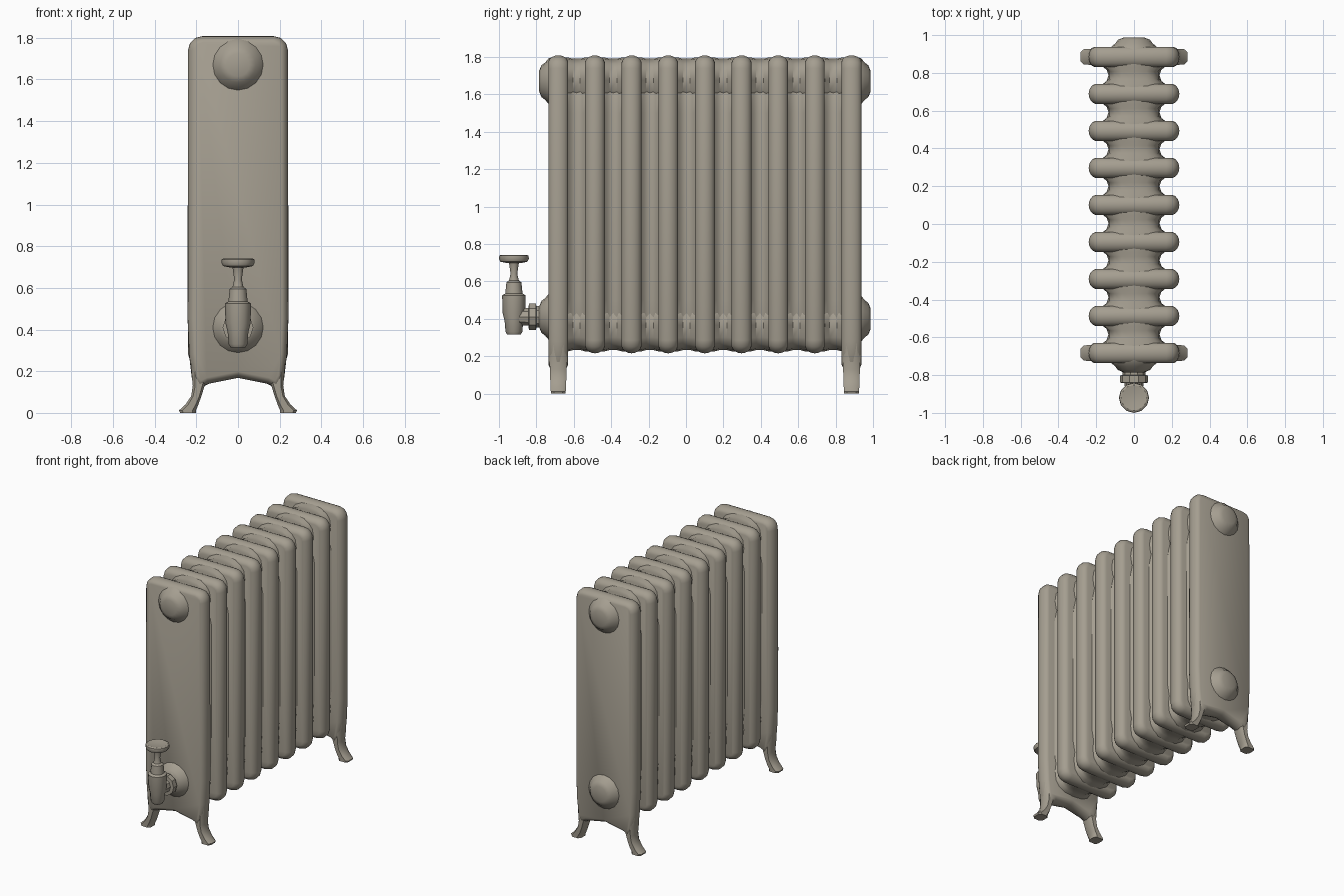
import bpy, bmesh, math
from mathutils import Vector

if "Cube" in bpy.data.objects:
    bpy.data.objects.remove(bpy.data.objects["Cube"])

paint = bpy.data.materials.new("warm grey paint")
paint.diffuse_color = (0.375, 0.342, 0.28, 1)
paint.use_nodes = True
paint.node_tree.nodes["Principled BSDF"].inputs["Base Color"].default_value = paint.diffuse_color

SECTIONS = [-0.683 + 0.196 * i for i in range(9)]


def loft(name, rings, angle=40):
    """Skin a list of equal-length closed rings and cap both ends."""
    bm = bmesh.new()
    rows = [[bm.verts.new(p) for p in ring] for ring in rings]
    n = len(rows[0])
    for a, b in zip(rows, rows[1:]):
        for i in range(n):
            j = (i + 1) % n
            bm.faces.new((a[i], a[j], b[j], b[i]))
    bm.faces.new(rows[0])
    bm.faces.new(rows[-1])
    bmesh.ops.recalc_face_normals(bm, faces=bm.faces)
    me = bpy.data.meshes.new(name)
    bm.to_mesh(me)
    bm.free()
    me.shade_smooth()
    me.set_sharp_from_angle(angle=math.radians(angle))
    me.materials.append(paint)
    ob = bpy.data.objects.new(name, me)
    bpy.context.collection.objects.link(ob)
    return ob


def inset(pts, d):
    """Offset a counter-clockwise polygon inward."""
    out = []
    for i, p in enumerate(pts):
        e1 = (p - pts[i - 1]).normalized()
        e2 = (pts[(i + 1) % len(pts)] - p).normalized()
        n1, n2 = Vector((-e1.y, e1.x)), Vector((-e2.y, e2.x))
        m = (n1 + n2).normalized()
        out.append(p + m * d / max(0.5, m.dot(n1)))
    return out


def arc(cx, cz, r, a0):
    return [Vector((cx + r * math.cos(math.radians(a0 + k * 30)),
                    cz + r * math.sin(math.radians(a0 + k * 30)))) for k in range(4)]


def oval(y, cz, rx, rz, n=16, power=1.0):
    """Ring in the xz plane."""
    ring = []
    for k in range(n):
        a = 2 * math.pi * k / n
        c, s = math.cos(a), math.sin(a)
        ring.append((math.copysign(abs(c) ** power, c) * rx, y,
                     cz + math.copysign(abs(s) ** power, s) * rz))
    return ring


def lathe(name, cy, profile, n=12):
    loft(name, [[(r * math.cos(2 * math.pi * k / n), cy + r * math.sin(2 * math.pi * k / n), z)
                 for k in range(n)] for r, z in profile], 35)


# Section outlines: plain ones, and end ones with an arched bottom
top = arc(0.172, 1.74, 0.068, 0) + arc(-0.172, 1.74, 0.068, 90)
plain = top + arc(-0.17, 0.285, 0.07, 180) + arc(0.17, 0.285, 0.07, 270)
half = [(-0.242, 0.45), (-0.235, 0.28), (-0.222, 0.17), (-0.19, 0.115), (-0.14, 0.14)]
arched = (top + [Vector(p) for p in half] + [Vector((0, 0.168))]
          + [Vector((-x, z)) for x, z in reversed(half)])

# Radiator sections with rounded edges
for i, cy in enumerate(SECTIONS):
    end = i in (0, 8)
    outline = arched if end else plain
    rings = []
    for deg in (-78, -58, -38, -18, 0, 18, 38, 58, 78):
        a = math.radians(deg)
        d = (0.045 if not end else 0.038) * (1 - math.cos(a))
        rings.append([(p.x, cy + 0.054 * math.sin(a), p.y) for p in inset(outline, d)])
    loft(f"section_{i + 1}", rings)

# Splayed feet under the two end sections
for label, cy in (("front", SECTIONS[0]), ("back", SECTIONS[8])):
    for side, s in (("left", -1), ("right", 1)):
        rings = []
        for z, xi, xo, t in ((0.32, 0.12, 0.23, 0.047), (0.2, 0.135, 0.224, 0.047),
                             (0.13, 0.16, 0.217, 0.045), (0.08, 0.176, 0.225, 0.043),
                             (0.04, 0.19, 0.252, 0.042), (0.012, 0.202, 0.283, 0.04),
                             (0.0, 0.202, 0.278, 0.04)):
            c, h = (xi + xo) / 2, (xo - xi) / 2
            k = 0.6
            shape = [(1, -k), (1, k), (k, 1), (-k, 1), (-1, k), (-1, -k), (-k, -1), (k, -1)]
            rings.append([(s * (c + h * u), cy + t * v, z) for u, v in shape])
        loft(f"{label}_{side}_foot", rings)

# Recessed inner columns and the top and bottom necks joining the sections
for i, (a, b) in enumerate(zip(SECTIONS, SECTIONS[1:])):
    m = (a + b) / 2
    prof = [(a, 0.18), (a + 0.045, 0.175), (m - 0.03, 0.145), (m, 0.135),
            (m + 0.03, 0.145), (b - 0.045, 0.175), (b, 0.18)]
    rim = [(x, y) for y, x in prof] + [(-x, y) for y, x in reversed(prof)]
    levels = ((0.27, 0.7), (0.36, 0.85), (0.5, 1), (1.5, 1), (1.62, 0.85), (1.7, 0.7))
    loft(f"inner_columns_{i + 1}", [[(x * f, y, z) for x, y in rim] for z, f in levels])
    for name, cz, rz in (("top_neck", 1.675, 0.115), ("bottom_neck", 0.365, 0.132)):
        loft(f"{name}_{i + 1}", [oval(a + (b - a) * t, cz, 0.13 * f, rz * (1 + (f - 1) * 0.25), 16, 0.75)
                                 for t, f in ((0, 1.25), (0.27, 1.22), (0.4, 1.02),
                                              (0.6, 1.02), (0.73, 1.22), (1, 1.25))])

# Domed end bosses
for name, y0, s, cz in (("front_top_boss", SECTIONS[0], -1, 1.67),
                        ("front_bottom_boss", SECTIONS[0], -1, 0.41),
                        ("back_top_boss", SECTIONS[8], 1, 1.67),
                        ("back_bottom_boss", SECTIONS[8], 1, 0.4)):
    steps = ((0.03, 0.13), (0.052, 0.122), (0.07, 0.1), (0.09, 0.085), (0.102, 0.055))
    loft(name, [oval(y0 + s * d, cz, r, r) for d, r in steps], 60)

# Valve: pipe with collar, body, stem and hand wheel
pipe = ((-0.75, 0.085), (-0.775, 0.075), (-0.785, 0.06), (-0.8, 0.06), (-0.802, 0.074),
        (-0.84, 0.074), (-0.842, 0.05), (-0.92, 0.045))
loft("valve_pipe", [oval(y, 0.41, r, r, 10) for y, r in pipe], 35)
lathe("valve_body", -0.92, ((0.036, 0.315), (0.045, 0.33), (0.05, 0.39), (0.06, 0.43),
                            (0.063, 0.525), (0.046, 0.535), (0.04, 0.595), (0.026, 0.605),
                            (0.018, 0.64), (0.025, 0.69), (0.03, 0.71)))
lathe("valve_wheel", -0.92, ((0.04, 0.698), (0.072, 0.705), (0.08, 0.72), (0.078, 0.737),
                             (0.068, 0.742), (0.03, 0.736)))
